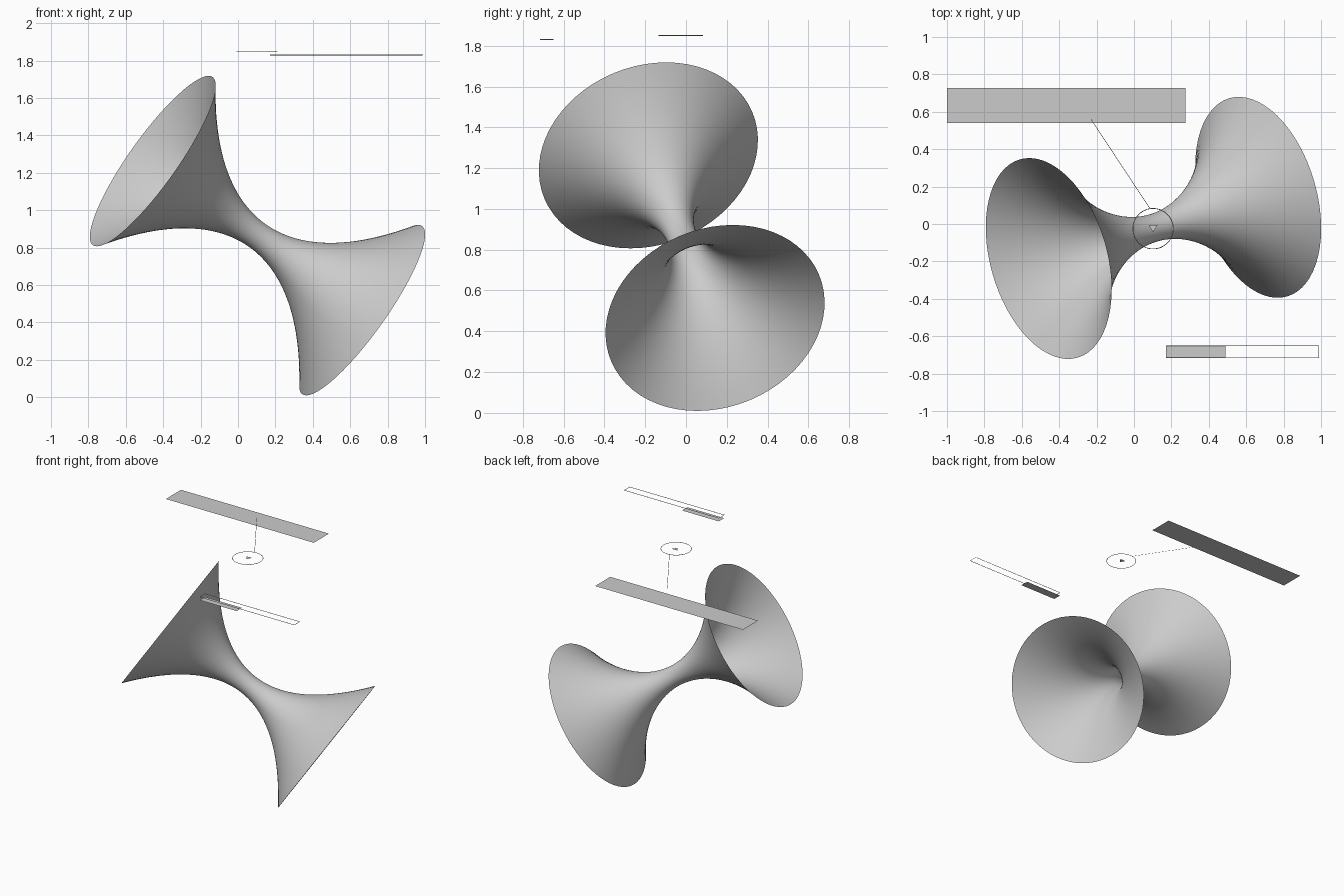
import bpy, bmesh, math
from mathutils import Vector

if "Cube" in bpy.data.objects:
    bpy.data.objects.remove(bpy.data.objects["Cube"])

CENTRE = Vector((0.104, -0.021, 0.864))
AXIS = Vector((1.12, 0.327, -0.797))
HALF, THROAT, RIM = AXIS.length / 2, 0.075, 0.552
TOP = 1.85


def make(name, verts, faces):
    me = bpy.data.meshes.new(name)
    me.from_pydata([tuple(v) for v in verts], [], faces)
    ob = bpy.data.objects.new(name, me)
    bpy.context.collection.objects.link(ob)
    return ob


def flat(name, pts, z):
    return make(name, [(x, y, z) for x, y in pts], [tuple(range(len(pts)))])


def tube_loop(name, pts, z, r):
    # closed thin outline through the given points
    cu = bpy.data.curves.new(name, 'CURVE')
    cu.dimensions = '3D'
    cu.bevel_depth, cu.bevel_resolution = r, 0
    sp = cu.splines.new('POLY')
    sp.points.add(len(pts) - 1)
    for p, (x, y) in zip(sp.points, pts):
        p.co = (x, y, z, 1)
    sp.use_cyclic_u = True
    ob = bpy.data.objects.new(name, cu)
    bpy.context.collection.objects.link(ob)
    return ob


# Flared double funnel: parabolic profile revolved round a tilted axis
SEG, RINGS = 64, 48
rot = AXIS.to_track_quat('Z', 'Y')
verts, faces = [], []
for i in range(RINGS + 1):
    t = 2 * i / RINGS - 1
    r = THROAT + (RIM - THROAT) * t * t
    for j in range(SEG):
        a = 2 * math.pi * j / SEG
        verts.append(CENTRE + rot @ Vector((r * math.cos(a), r * math.sin(a), t * HALF)))
for i in range(RINGS):
    for j in range(SEG):
        k = (j + 1) % SEG
        faces.append((i * SEG + j, i * SEG + k, (i + 1) * SEG + k, (i + 1) * SEG + j))
funnel = make("double_funnel", verts, faces)
for p in funnel.data.polygons:
    p.use_smooth = True

# Floating caption panel
flat("caption_panel", [(-1, 0.54), (0.275, 0.54), (0.275, 0.727), (-1, 0.727)], 1.80)

# Marker ring with its small pointer triangle
cx, cy = 0.102, -0.025
tube_loop("marker_ring", [(cx + 0.108 * math.cos(math.tau * i / 64), cy + 0.108 * math.sin(math.tau * i / 64))
                          for i in range(64)], TOP, 0.002)
flat("marker_pointer", [(0.102, -0.043), (0.126, -0.005), (0.078, -0.005)], TOP)

# Thin leader ribbon from the panel to the ring
a, b = Vector((-0.23, 0.56)), Vector((0.085, 0.083))
n = Vector((a.y - b.y, b.x - a.x)).normalized() * 0.0015
flat("leader_line", [a - n, b - n, b + n, a + n], TOP)

# Progress bar: outline and partial fill
tube_loop("bar_outline", [(0.172, -0.716), (0.987, -0.716), (0.987, -0.65), (0.172, -0.65)], 1.83, 0.002)
flat("bar_fill", [(0.172, -0.716), (0.49, -0.716), (0.49, -0.65), (0.172, -0.65)], 1.805)
